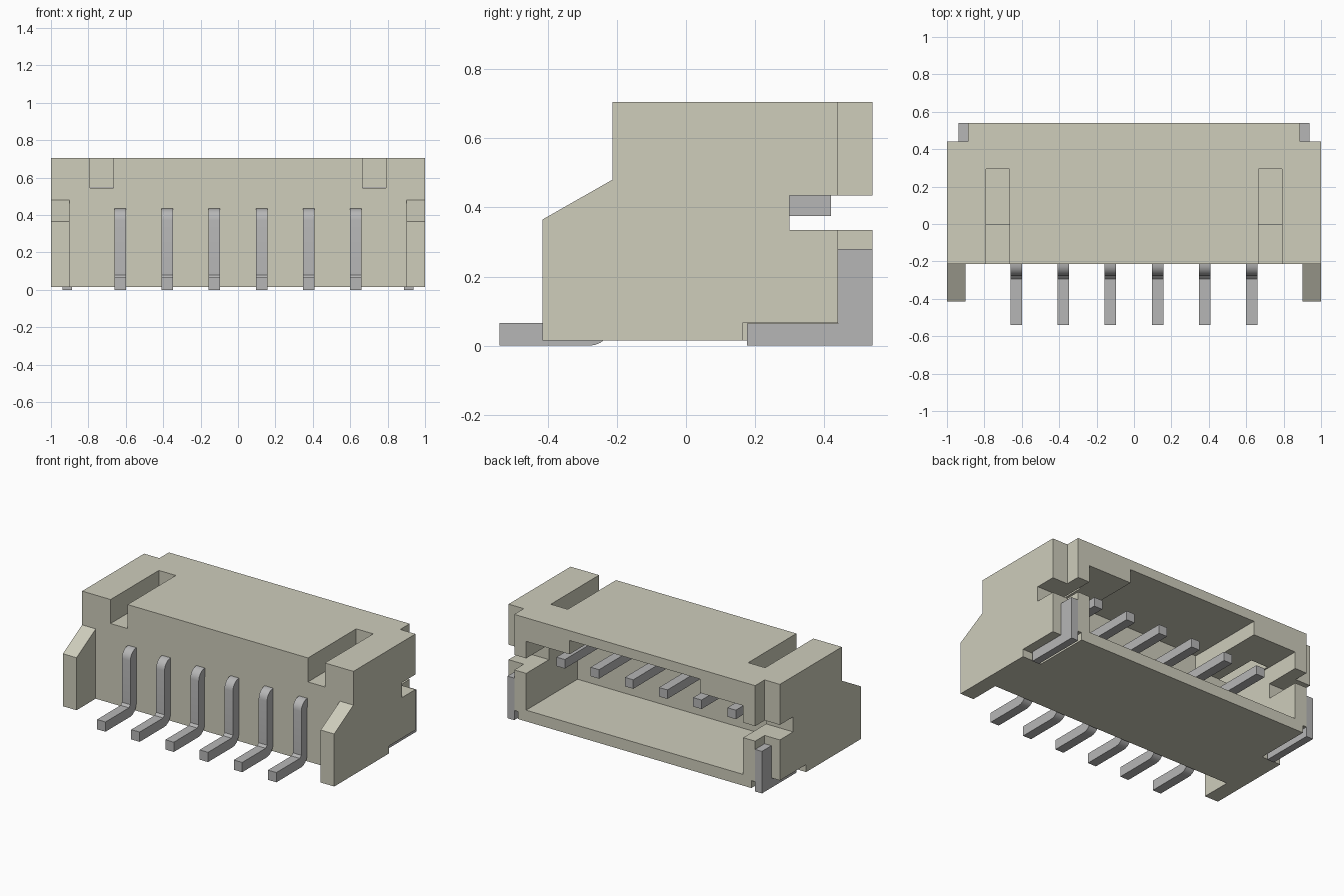
import bpy, bmesh, math

if "Cube" in bpy.data.objects:
    bpy.data.objects.remove(bpy.data.objects["Cube"], do_unlink=True)


def material(name, rgb):
    m = bpy.data.materials.new(name)
    m.use_nodes = True
    m.diffuse_color = (*rgb, 1)
    m.node_tree.nodes["Principled BSDF"].inputs["Base Color"].default_value = (*rgb, 1)
    return m


BEIGE = material("beige plastic", (0.62, 0.61, 0.50))
METAL = material("grey metal", (0.47, 0.47, 0.47))


def prism(name, x0, x1, profile, mat):
    """Extrude a (y, z) profile from x0 to x1."""
    bm = bmesh.new()
    face = bm.faces.new([bm.verts.new((x0, y, z)) for y, z in profile])
    ext = bmesh.ops.extrude_face_region(bm, geom=[face])["geom"]
    verts = [v for v in ext if isinstance(v, bmesh.types.BMVert)]
    bmesh.ops.translate(bm, verts=verts, vec=(x1 - x0, 0, 0))
    bmesh.ops.recalc_face_normals(bm, faces=bm.faces[:])
    me = bpy.data.meshes.new(name)
    bm.to_mesh(me)
    bm.free()
    me.materials.append(mat)
    ob = bpy.data.objects.new(name, me)
    bpy.context.collection.objects.link(ob)
    return ob


def cut(target, x, y, z):
    """Remove a box given by its three (min, max) ranges."""
    box = prism("cutter", *x, [(y[0], z[0]), (y[1], z[0]), (y[1], z[1]), (y[0], z[1])], BEIGE)
    box.hide_render = True
    mod = target.modifiers.new("cut", 'BOOLEAN')
    mod.operation, mod.solver, mod.object = 'DIFFERENCE', 'EXACT', box
    bpy.context.view_layer.objects.active = target
    bpy.ops.object.modifier_apply(modifier=mod.name)
    bpy.data.objects.remove(box, do_unlink=True)


def arc(cy, cz, r, a0, a1, n=6):
    return [(cy + r * math.cos(math.radians(a0 + (a1 - a0) * i / n)),
             cz + r * math.sin(math.radians(a0 + (a1 - a0) * i / n))) for i in range(n + 1)]


# Housing with sloped front cheeks
housing = prism("housing", -1, 1, [
    (-0.415, 0.015), (0.54, 0.015), (0.54, 0.705),
    (-0.213, 0.705), (-0.213, 0.48), (-0.415, 0.365)], BEIGE)
cut(housing, (-0.9, 0.9), (-0.6, -0.213), (-0.1, 0.9))      # space between cheeks
cut(housing, (-0.80, 0.80), (0.0, 0.7), (0.09, 0.548))      # rear socket
cut(housing, (-0.48, 0.48), (0.0, 0.7), (0.3, 0.64))        # raised socket ceiling


def both(lo, hi):
    return [(lo, hi), (-hi, -lo)]


for xr in both(0.665, 0.79):                                # top key slots
    cut(housing, xr, (-0.3, 0.295), (0.545, 0.9))
for xr in both(0.888, 1.1):                                 # rear corner steps
    cut(housing, xr, (0.44, 0.7), (-0.1, 0.9))
for xr in both(0.7, 1.1):                                   # side latch slots
    cut(housing, xr, (0.30, 0.7), (0.335, 0.435))
for xr in both(0.86, 1.1):                                  # anchor recesses
    cut(housing, xr, (0.163, 0.7), (-0.1, 0.065))

# Bent contact pins
pin_profile = ([(-0.54, 0), (-0.28, 0)] + arc(-0.28, 0.065, 0.065, -90, 0)
               + [(-0.215, 0.375), (0.42, 0.375), (0.42, 0.435)]
               + arc(-0.215, 0.372, 0.063, 90, 180)
               + [(-0.278, 0.08), (-0.293, 0.065), (-0.54, 0.065)])
# drop the repeated arc start
pin_profile.pop(2)
for i in range(6):
    cx = (i - 2.5) * 0.252
    pin = prism(f"pin_{i + 1}", cx - 0.031, cx + 0.031, pin_profile, METAL)
    bpy.ops.object.select_all(action='DESELECT')
    pin.select_set(True)
    bpy.context.view_layer.objects.active = pin
    bpy.ops.object.shade_smooth_by_angle(angle=math.radians(30))

# L-shaped solder anchors at the rear corners
anchor_profile = [(0.177, 0), (0.54, 0), (0.54, 0.28), (0.44, 0.28), (0.44, 0.064), (0.177, 0.064)]
for side, (x0, x1) in zip(("left", "right"), both(0.888, 0.938)):
    prism(f"{side}_anchor", x0, x1, anchor_profile, METAL)
